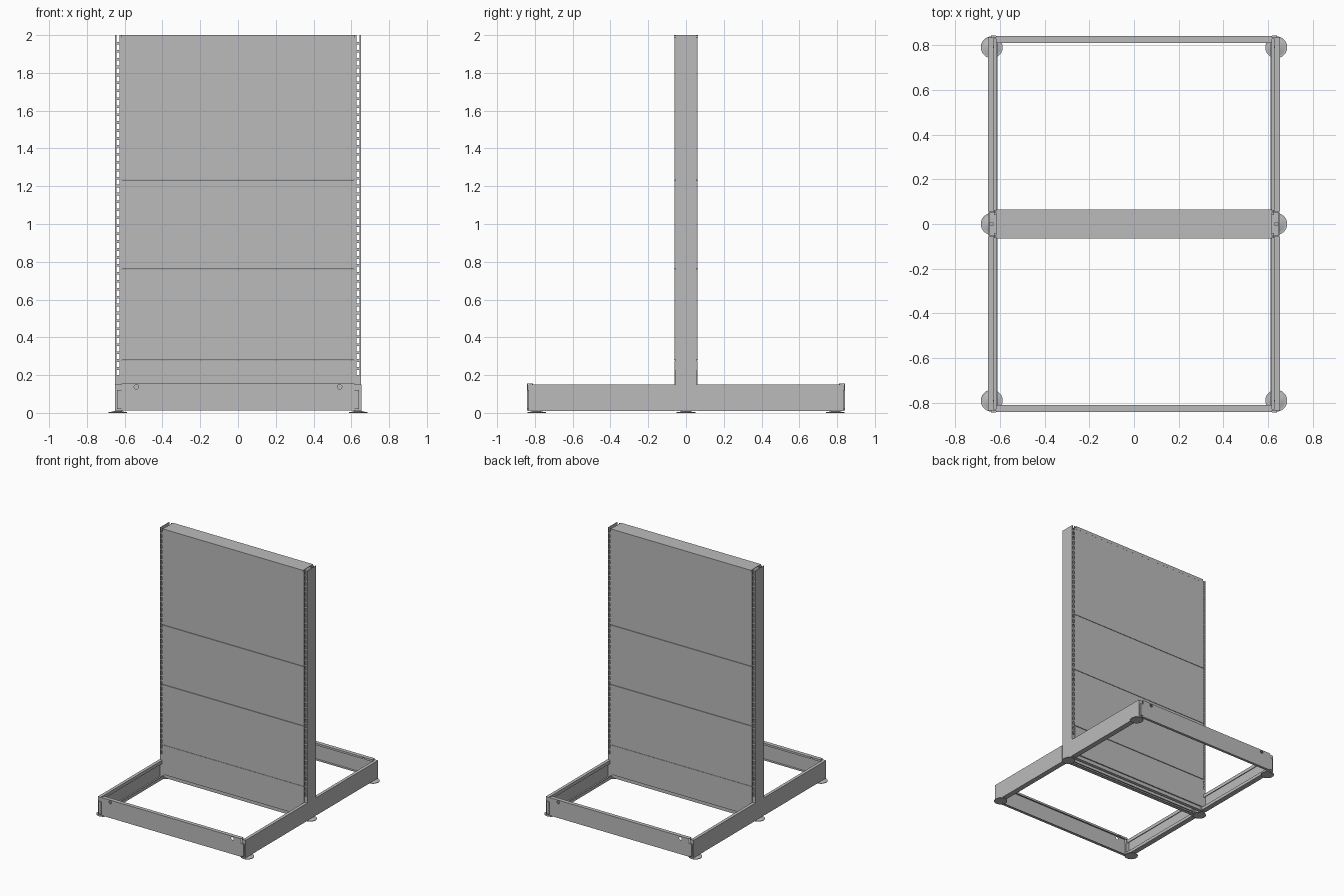
import bpy, bmesh
from mathutils import Vector

old = bpy.data.objects.get("Cube")
if old:
    bpy.data.objects.remove(old, do_unlink=True)

grey = bpy.data.materials.new("painted_steel_grey")
grey.use_nodes = True
COLOR = (0.5, 0.5, 0.5, 1)
grey.diffuse_color = COLOR
grey.node_tree.nodes["Principled BSDF"].inputs["Base Color"].default_value = COLOR


def finish(name, bm):
    bmesh.ops.recalc_face_normals(bm, faces=bm.faces)
    mesh = bpy.data.meshes.new(name)
    bm.to_mesh(mesh)
    bm.free()
    mesh.materials.append(grey)
    ob = bpy.data.objects.new(name, mesh)
    bpy.context.collection.objects.link(ob)
    return ob


def add_box(bm, x, y, z):
    """Box from three (low, high) ranges."""
    verts = bmesh.ops.create_cube(bm, size=1)["verts"]
    for v in verts:
        v.co = Vector([(r[0] + r[1]) / 2 + c * (r[1] - r[0]) for c, r in zip(v.co, (x, y, z))])


def span(a, b, sign):
    return tuple(sorted((a * sign, b * sign)))


def folded_sheet(name, profile, axis, start, end, thick=0.005):
    """Sheet metal folded along a profile; axis is the direction of the fold lines."""
    bm = bmesh.new()
    place = (lambda p, t: (t, p[0], p[1])) if axis == "x" else (lambda p, t: (p[0], t, p[1]))
    rows = [[bm.verts.new(place(p, t)) for p in profile] for t in (start, end)]
    for i in range(len(profile) - 1):
        bm.faces.new((rows[0][i], rows[0][i + 1], rows[1][i + 1], rows[1][i]))
    ob = finish(name, bm)
    mod = ob.modifiers.new("sheet", "SOLIDIFY")
    mod.thickness = thick
    mod.offset = 0
    mod.use_even_offset = True
    return ob


def add_disc(bm, x, y, z0, z1, r0, r1, sides=24):
    verts = bmesh.ops.create_cone(bm, cap_ends=True, segments=sides, radius1=r0,
                                  radius2=r1, depth=z1 - z0)["verts"]
    bmesh.ops.translate(bm, verts=verts, vec=(x, y, (z0 + z1) / 2))


PITCH, SLOT = 0.042, 0.028
SIDES = (("left", 1), ("right", -1))
ENDS = (("front", -1), ("back", 1))

for side, sx in SIDES:
    # Slotted upright: outer web, two perforated flanges and a base plate
    bm = bmesh.new()
    add_box(bm, span(0.646, 0.65, sx), (-0.056, 0.056), (0.01, 2))
    add_box(bm, span(0.615, 0.648, sx), (-0.055, 0.055), (0.01, 0.015))
    for end, sy in ENDS:
        y = span(0.052, 0.056, sy)
        add_box(bm, span(0.643, 0.65, sx), y, (0.01, 2))
        add_box(bm, span(0.615, 0.627, sx), y, (0.01, 2))
        add_box(bm, span(0.615, 0.643, sx), y, (0.01, 0.2))
        z = 0.2 + SLOT
        while z < 1.99:
            add_box(bm, span(0.62, 0.645, sx), y, (z, min(z + PITCH - SLOT, 2)))
            z += PITCH
        # Returned inner lip
        add_box(bm, span(0.615, 0.618, sx), span(0.035, 0.056, sy), (0.01, 2))
    finish(side + "_upright", bm)

    for end, sy in ENDS:
        # Base side rail: open channel with top and bottom lips
        rail = [(0.63, 0.125), (0.63, 0.149), (0.65, 0.149), (0.65, 0.013),
                (0.613, 0.013), (0.613, 0.035)]
        folded_sheet(f"{side}_{end}_base_rail", [(x * sx, z) for x, z in rail],
                     "y", 0.058 * sy, 0.833 * sy)

        # End tab that holds the kick plate
        bm = bmesh.new()
        add_box(bm, span(0.618, 0.652, sx), span(0.828, 0.834, sy), (0.012, 0.151))
        add_box(bm, span(0.618, 0.64, sx), span(0.834, 0.843, sy), (0.02, 0.12))
        finish(f"{side}_{end}_rail_end", bm)

        # Hook bracket joining rail to upright
        bm = bmesh.new()
        add_box(bm, span(0.607, 0.612, sx), span(0.04, 0.062, sy), (0.04, 0.225))
        add_box(bm, span(0.607, 0.65, sx), span(0.056, 0.06, sy), (0.012, 0.15))
        finish(f"{side}_{end}_hook_bracket", bm)

    # Levelling feet
    bm = bmesh.new()
    for y in (-0.79, 0, 0.79):
        add_disc(bm, 0.636 * sx, y, 0, 0.004, 0.049, 0.049)
        add_disc(bm, 0.636 * sx, y, 0.004, 0.01, 0.04, 0.018)
        add_disc(bm, 0.636 * sx, y, 0.01, 0.05, 0.01, 0.01, 12)
    finish(side + "_feet", bm)

# Back panels: folded trays stacked with thin seams
SEAMS = (0.04, 0.278, 0.76, 1.235, 1.99)
for end, sy in ENDS:
    for i, (low, high) in enumerate(zip(SEAMS, SEAMS[1:])):
        face = 0.062 if i else 0.06
        tray = [(0.04, low + 0.003), (face, low + 0.003), (face, high - 0.003), (0.04, high - 0.003)]
        folded_sheet(f"{end}_panel_{i + 1}", [(y * sy, z) for y, z in tray],
                     "x", -0.627, 0.627, 0.003)

    # Kick plate with round holes and folded edges
    kick = [(0.812, 0.14), (0.812, 0.154), (0.839, 0.154), (0.839, 0.015), (0.82, 0.015)]
    plate = folded_sheet(end + "_kick_plate", [(y * sy, z) for y, z in kick],
                         "x", -0.617, 0.617, 0.004)
    bm = bmesh.new()
    for x in (-0.538, 0.538):
        add_disc(bm, x, 0, -0.05, 0.05, 0.012, 0.012, 20)
    for v in bm.verts:
        v.co = (v.co.x, 0.85 * sy + v.co.z, 0.138 + v.co.y)
    cutter = finish(end + "_hole_cutter", bm)
    cutter.hide_render = True
    cut = plate.modifiers.new("holes", "BOOLEAN")
    cut.operation = "DIFFERENCE"
    cut.object = cutter
    bpy.context.view_layer.objects.active = plate
    for mod in [m.name for m in plate.modifiers]:
        bpy.ops.object.modifier_apply(modifier=mod)
    bpy.data.objects.remove(cutter, do_unlink=True)

# Top cap and bottom cross beam between the uprights
cap = [(-0.062, 1.975), (-0.062, 1.998), (0.062, 1.998), (0.062, 1.975)]
folded_sheet("top_cap", cap, "x", -0.617, 0.617, 0.004)
beam = [(-0.025, 0.015), (-0.05, 0.015), (-0.05, 0.07), (0.05, 0.07), (0.05, 0.015), (0.025, 0.015)]
folded_sheet("bottom_beam", beam, "x", -0.617, 0.617, 0.004)
